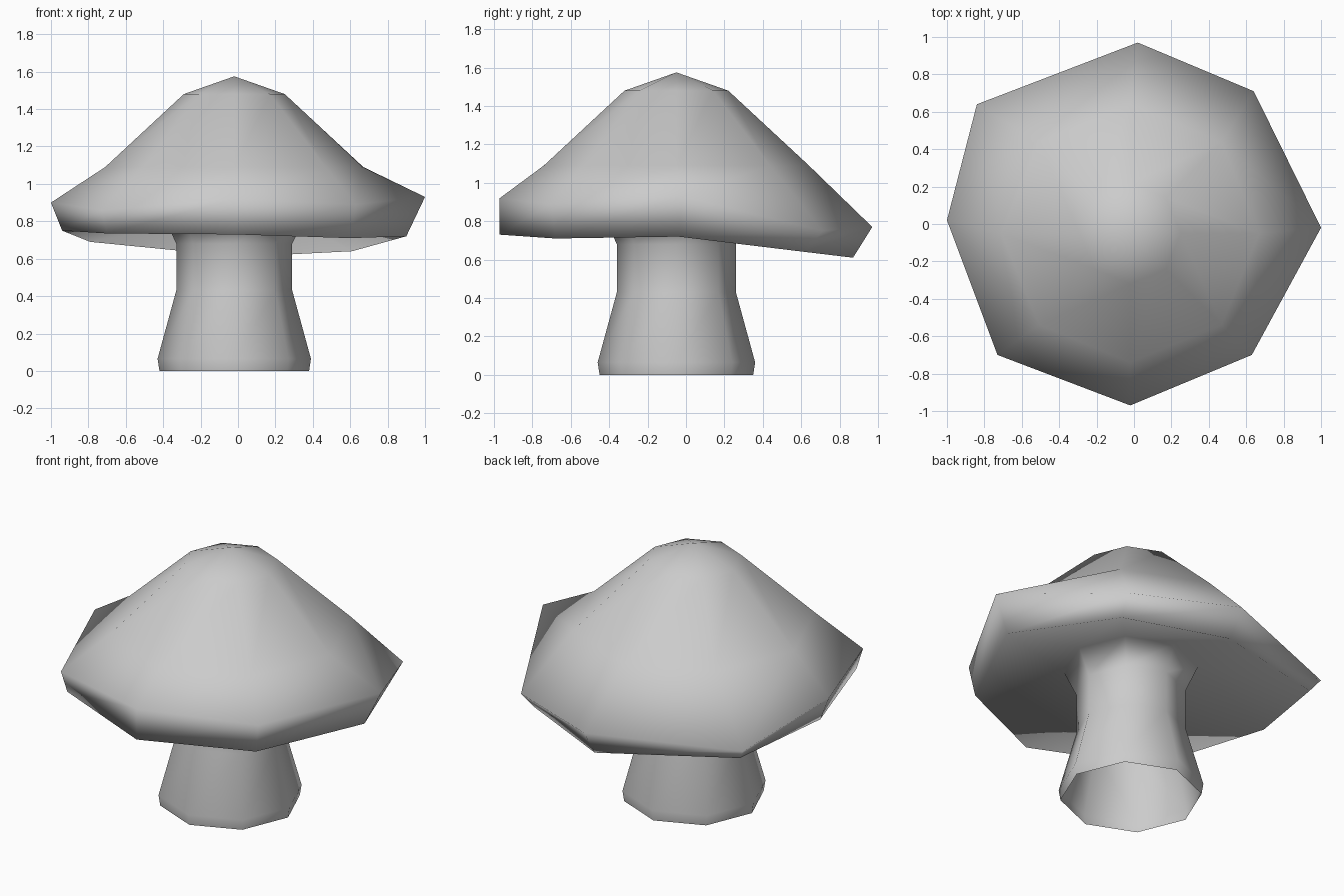
import bpy
import bmesh
from math import cos, sin, pi

SIDES = 8
AXIS = (-0.02, -0.05)

old = bpy.data.objects.get("Cube")
if old:
    bpy.data.objects.remove(old, do_unlink=True)


def make_material(name, colour):
    mat = bpy.data.materials.new(name)
    mat.use_nodes = True
    mat.diffuse_color = colour
    mat.node_tree.nodes["Principled BSDF"].inputs["Base Color"].default_value = colour
    return mat


def ring(radius, height, centre=AXIS):
    """Regular ring of points, starting at the model's right (-x), going clockwise from above."""
    angles = [pi - 2 * pi * i / SIDES for i in range(SIDES)]
    return [(centre[0] + radius * cos(a), centre[1] + radius * sin(a), height) for a in angles]


def loft(bm, rings):
    """Join consecutive rings with quads and return the vertex loops."""
    loops = [[bm.verts.new(p) for p in points] for points in rings]
    for lower, upper in zip(loops, loops[1:]):
        for i in range(SIDES):
            j = (i + 1) % SIDES
            bm.faces.new((lower[j], lower[i], upper[i], upper[j]))
    return loops


grey = make_material("plain grey", (0.6, 0.6, 0.6, 1.0))

# Stem: open foot, narrow waist, flared neck
stem = [
    ring(0.40, 0.0),
    ring(0.41, 0.065),
    ring(0.31, 0.43),
    ring(0.31, 0.68),
    ring(0.38, 0.83),
]

# Cap rim: uneven and drooping towards the back
lip = [
    (-0.94, 0.02, 0.75), (-0.79, 0.60, 0.69), (0.02, 0.87, 0.61), (0.61, 0.62, 0.64),
    (0.90, -0.04, 0.72), (0.60, -0.68, 0.71), (-0.02, -0.97, 0.73), (-0.70, -0.68, 0.735),
]
brim = [
    (-1.0, 0.02, 0.90), (-0.84, 0.64, 0.76), (0.02, 0.97, 0.77), (0.64, 0.71, 0.75),
    (1.0, -0.02, 0.93), (0.63, -0.70, 0.89), (-0.02, -0.97, 0.92), (-0.73, -0.70, 0.86),
]

# Cap dome: shoulder ring, crown ring and peak
dome = [ring(0.69, 1.09), ring(0.27, 1.48)]

bm = bmesh.new()
loops = loft(bm, stem + [lip, brim] + dome)
peak = bm.verts.new((*AXIS, 1.575))
crown = loops[-1]
for i in range(SIDES):
    bm.faces.new((crown[(i + 1) % SIDES], crown[i], peak))
bmesh.ops.recalc_face_normals(bm, faces=bm.faces)
for face in bm.faces:
    face.smooth = True

mesh = bpy.data.meshes.new("mushroom")
bm.to_mesh(mesh)
bm.free()
mesh.materials.append(grey)
mushroom = bpy.data.objects.new("mushroom", mesh)
bpy.context.collection.objects.link(mushroom)
